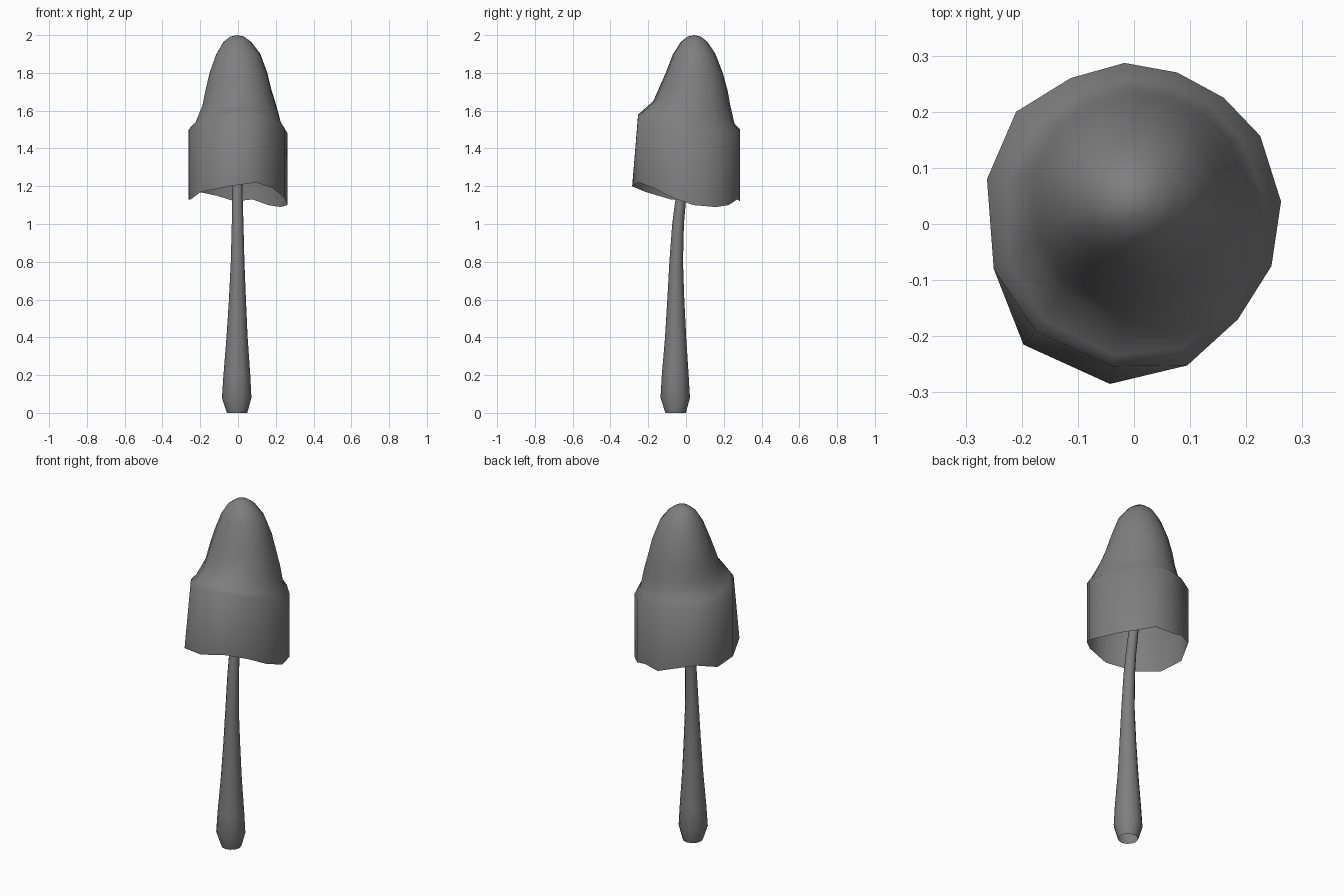
import bpy
import bmesh
import math
from mathutils import Vector

default = bpy.data.objects.get("Cube")
if default:
    bpy.data.objects.remove(default, do_unlink=True)

# Single flat colour
grey = bpy.data.materials.new("plain grey")
grey.use_nodes = True
colour = (0.21, 0.21, 0.21, 1)
grey.diffuse_color = colour
grey.node_tree.nodes["Principled BSDF"].inputs["Base Color"].default_value = colour


def loft(name, rings, tip=None, sharp=60):
    """Bridge a stack of closed rings, optionally closing the end with a tip."""
    bm = bmesh.new()
    loops = [[bm.verts.new(point) for point in ring] for ring in rings]
    count = len(loops[0])
    for lower, upper in zip(loops, loops[1:]):
        for i in range(count):
            j = (i + 1) % count
            bm.faces.new((lower[i], lower[j], upper[j], upper[i]))
    if tip:
        apex = bm.verts.new(tip)
        last = loops[-1]
        for i in range(count):
            bm.faces.new((last[i], last[(i + 1) % count], apex))
    mesh = bpy.data.meshes.new(name)
    bm.to_mesh(mesh)
    bm.free()
    mesh.materials.append(grey)
    obj = bpy.data.objects.new(name, mesh)
    bpy.context.collection.objects.link(obj)
    bpy.ops.object.select_all(action="DESELECT")
    obj.select_set(True)
    bpy.context.view_layer.objects.active = obj
    bpy.ops.object.shade_smooth_by_angle(angle=math.radians(sharp))
    return obj


# Cap skirt: x, y, wavy lower edge height, shoulder height
rim = [
    (.262, .04, 1.1, 1.48), (.225, .157, 1.09, 1.46), (.16, .225, 1.1, 1.47),
    (.077, .27, 1.13, 1.49), (-.017, .287, 1.12, 1.5), (-.113, .26, 1.15, 1.5),
    (-.21, .2, 1.17, 1.5), (-.262, .08, 1.13, 1.5), (-.25, -.08, 1.13, 1.51),
    (-.197, -.215, 1.17, 1.54), (-.043, -.285, 1.2, 1.58),
    (.095, -.252, 1.22, 1.58), (.185, -.17, 1.19, 1.55), (.245, -.075, 1.14, 1.51),
]
lower_edge = [Vector((x, y, low)) for x, y, low, high in rim]
shoulder = []
for x, y, low, high in rim:
    # The front wall leans inward towards the shoulder
    lean = 0.89 if y < -.2 and x < 0 else 1
    shoulder.append(Vector((x * lean, y * lean, high)))

# Cap dome: centre x, centre y, half width, half depth, height, tilt
dome = [
    (0, .01, .235, .247, 1.54, .8),
    (.005, .03, .202, .205, 1.63, .3),
    (0, .037, .18, .183, 1.71, .1),
    (0, .043, .157, .152, 1.8, 0),
    (0, .043, .12, .113, 1.9, 0),
    (-.005, .043, .075, .07, 1.965, 0),
    (-.005, .043, .037, .035, 1.992, 0),
]
cap_rings = [lower_edge, shoulder]
for cx, cy, rx, ry, height, tilt in dome:
    ring = []
    for x, y, low, high in rim:
        angle = math.atan2(y, x)
        ring.append((cx + rx * math.cos(angle), cy + ry * math.sin(angle),
                     height + tilt * (high - 1.51)))
    cap_rings.append(ring)
loft("mushroom_cap", cap_rings, tip=(-.005, .043, 2))

# Stem: height, centre x, centre y, radius; it bends up into the cap
path = [
    (0, -.005, -.055, .054), (.08, -.007, -.057, .078), (.2, -.006, -.057, .071),
    (.4, -.005, -.055, .056), (.6, -.003, -.054, .045), (.8, -.002, -.052, .036),
    (1, -.002, -.042, .031), (1.13, -.003, -.028, .028), (1.3, -.003, 0, .026),
    (1.55, -.003, .03, .024),
]
sides = 12
stem_rings = []
for height, cx, cy, radius in path:
    turns = [math.tau * i / sides for i in range(sides)]
    stem_rings.append([(cx + radius * math.cos(t), cy + radius * math.sin(t), height)
                       for t in turns])
loft("stem", stem_rings)
